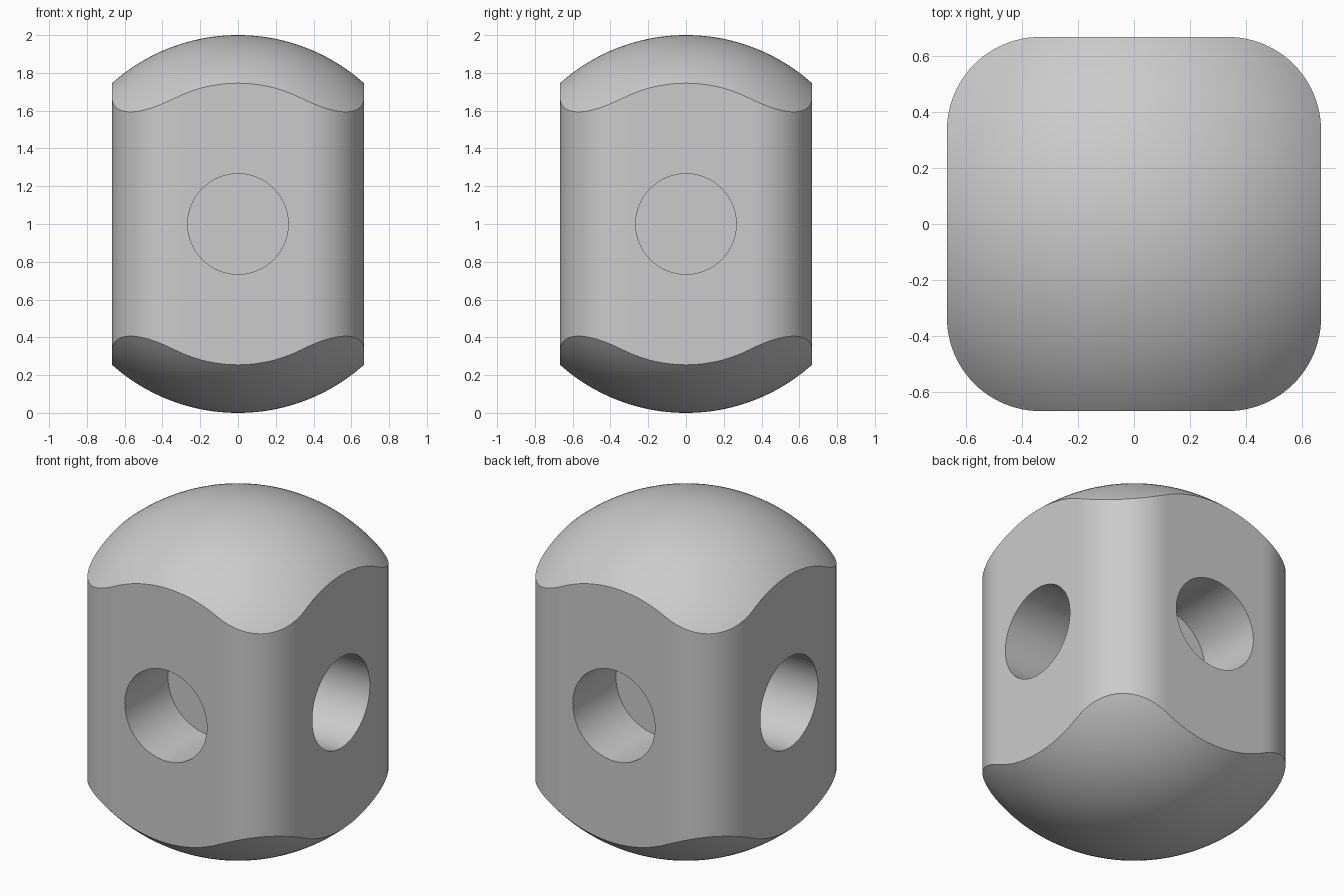
import bpy, bmesh
from math import sin, cos, pi, sqrt, hypot, asin
from mathutils import Matrix

cube = bpy.data.objects.get("Cube")
if cube:
    bpy.data.objects.remove(cube, do_unlink=True)

HALF, CORNER, RADIUS = 2 / 3, 1 / 3, 1.0
HOLE_R, HOLE_DEPTH = 0.266, 0.3995
ARC, FLAT, RINGS = 24, 24, 32

grey = bpy.data.materials.new("plain grey")
grey.use_nodes = True
colour = (0.6, 0.6, 0.6, 1)
grey.diffuse_color = colour
grey.node_tree.nodes["Principled BSDF"].inputs["Base Color"].default_value = colour


def make_object(name, bm):
    bmesh.ops.recalc_face_normals(bm, faces=bm.faces)
    mesh = bpy.data.meshes.new(name)
    bm.to_mesh(mesh)
    bm.free()
    mesh.materials.append(grey)
    obj = bpy.data.objects.new(name, mesh)
    bpy.context.collection.objects.link(obj)
    return obj


# Rounded square outline: one side and its corner, turned four times
inner = HALF - CORNER
side = [(HALF, -inner + 2 * inner * i / FLAT) for i in range(FLAT)]
side += [(inner + CORNER * cos(a), inner + CORNER * sin(a))
         for a in (pi / 2 * i / ARC for i in range(ARC))]
outline = []
for _ in range(4):
    outline += side
    side = [(-y, x) for x, y in side]

# Body: rounded square column whose two ends are cut from one sphere
bm = bmesh.new()


def add_ring(k, sign):
    ring = []
    for x, y in outline:
        r = hypot(x, y)
        s = sin(asin(r) * k / RINGS) / r
        ring.append(bm.verts.new((x * s, y * s, 1 + sign * sqrt(RADIUS - (r * s) ** 2))))
    return ring


rings = [add_ring(k, 1) for k in range(1, RINGS + 1)]
rings += [add_ring(k, -1) for k in range(RINGS, 0, -1)]
n = len(outline)
for a, b in zip(rings, rings[1:]):
    for i in range(n):
        j = (i + 1) % n
        bm.faces.new((a[i], b[i], b[j], a[j]))
for ring, z in ((rings[0], 2), (rings[-1], 0)):
    pole = bm.verts.new((0, 0, z))
    for i in range(n):
        bm.faces.new((ring[i], ring[(i + 1) % n], pole))
body = make_object("body", bm)

# Blind round hole in each of the four sides
bm = bmesh.new()
length = HOLE_DEPTH + 0.2
for q in range(4):
    place = (Matrix.Translation((0, 0, 1)) @ Matrix.Rotation(q * pi / 2, 4, 'Z')
             @ Matrix.Translation((HALF - HOLE_DEPTH + length / 2, 0, 0))
             @ Matrix.Rotation(pi / 2, 4, 'Y'))
    bmesh.ops.create_cone(bm, cap_ends=True, segments=96, radius1=HOLE_R,
                          radius2=HOLE_R, depth=length, matrix=place)
cutter = make_object("hole_cutter", bm)
cutter.hide_render = True

cut = body.modifiers.new("side holes", 'BOOLEAN')
cut.operation, cut.solver, cut.object = 'DIFFERENCE', 'EXACT', cutter
bpy.ops.object.select_all(action='DESELECT')
bpy.context.view_layer.objects.active = body
body.select_set(True)
bpy.ops.object.modifier_apply(modifier=cut.name)
bpy.data.objects.remove(cutter, do_unlink=True)
bpy.ops.object.shade_smooth_by_angle(angle=pi / 6)
